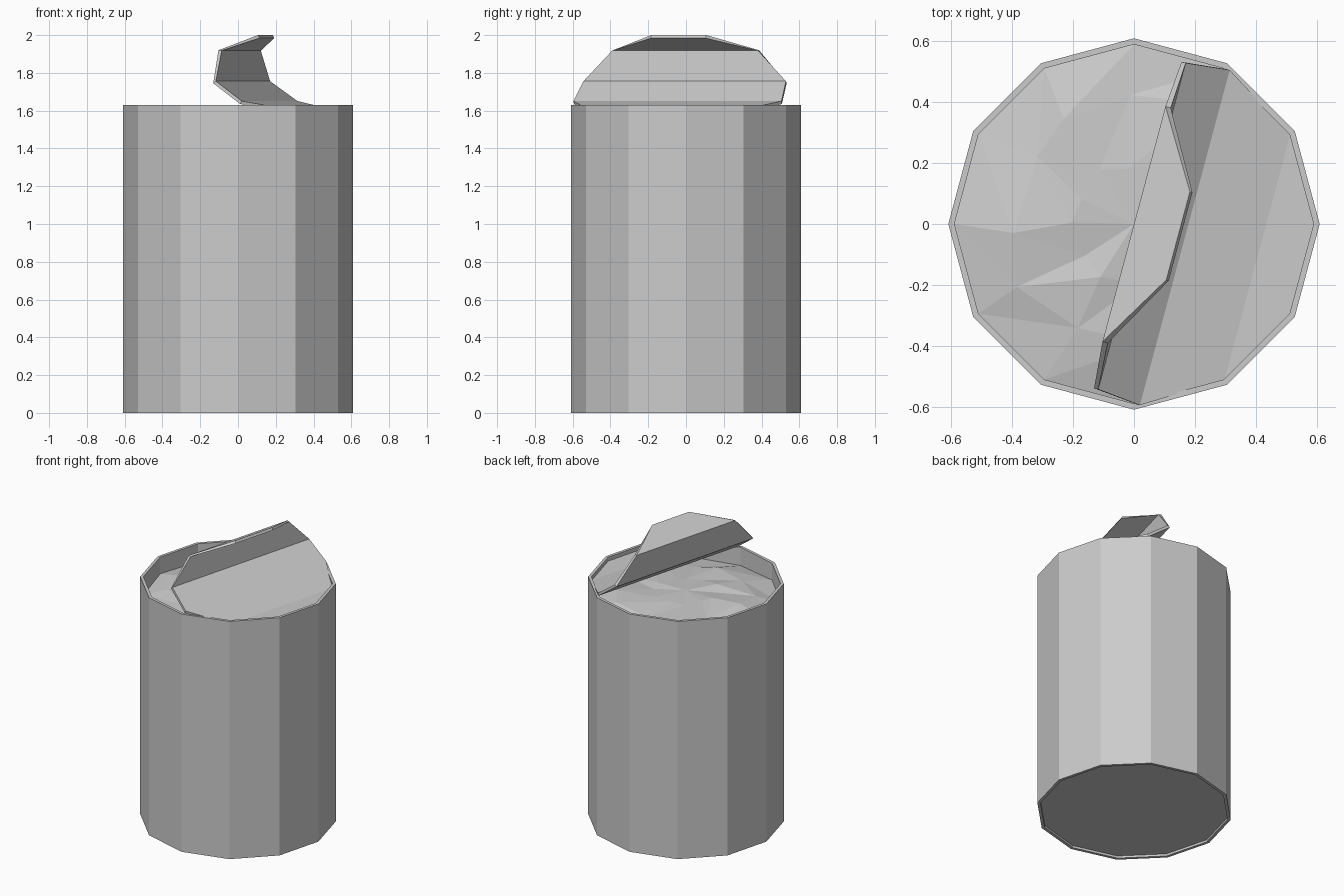
import bpy, math, random
from mathutils import Vector

random.seed(4)
SIDES = 12
OUTER, INNER, HEIGHT = 0.61, 0.59, 1.63

if "Cube" in bpy.data.objects:
    bpy.data.objects.remove(bpy.data.objects["Cube"])

tin_grey = bpy.data.materials.new("tin_grey")
tin_grey.use_nodes = True
tin_grey.diffuse_color = (0.6, 0.6, 0.6, 1)
tin_grey.node_tree.nodes["Principled BSDF"].inputs["Base Color"].default_value = (0.6, 0.6, 0.6, 1)


def make_object(name, verts, faces):
    mesh = bpy.data.meshes.new(name)
    mesh.from_pydata(verts, [], faces)
    mesh.materials.append(tin_grey)
    obj = bpy.data.objects.new(name, mesh)
    bpy.context.collection.objects.link(obj)
    return obj


def ring(radius, z, jitter=0.0, lift=0.0):
    points = []
    for i in range(SIDES):
        a = math.tau * i / SIDES + random.uniform(-jitter, jitter)
        r = radius * (1 + random.uniform(-jitter, jitter))
        points.append((r * math.cos(a), r * math.sin(a), z + random.uniform(-lift, lift)))
    return points


def bridge(level):
    base = level * SIDES
    return [(base + i, base + (i + 1) % SIDES,
             base + SIDES + (i + 1) % SIDES, base + SIDES + i) for i in range(SIDES)]


# Can body: recessed base, outer wall, rim and inner wall
profile = [(INNER, 0.015), (INNER, 0), (OUTER, 0), (OUTER, HEIGHT),
           (INNER, HEIGHT), (INNER, 1.45)]
verts, faces = [], [tuple(reversed(range(SIDES)))]
for level, (radius, z) in enumerate(profile):
    verts += ring(radius, z)
    if level:
        faces += bridge(level - 1)
make_object("can_body", verts, faces)

# Lumpy contents filling the can just below the rim
verts = ring(INNER, 1.515, 0, 0.012) + ring(0.43, 1.55, 0.12, 0.018) + ring(0.2, 1.555, 0.12, 0.012)
verts.append((0, 0, 1.56))
faces = []
for a, b, c, d in bridge(0) + bridge(1):
    faces += [(a, b, c), (a, c, d)]
faces += [(2 * SIDES + i, 2 * SIDES + (i + 1) % SIDES, 3 * SIDES) for i in range(SIDES)]
make_object("contents", verts, faces)

# Peeled lid: rows of (distance across, half width, height) curling upwards
rows = [(0.57, 0.153, 1.585), (0.417, 0.417, 1.585), (0.165, 0.57, 1.635),
        (0.013, 0.555, 1.745), (0, 0.4, 1.92), (0.15, 0.15, 2.0)]
turn = math.radians(-15)
across = Vector((math.cos(turn), math.sin(turn), 0))
along = Vector((-math.sin(turn), math.cos(turn), 0))
verts = []
for p, q, z in rows:
    for side in (-1, 1):
        verts.append(across * p + along * q * side + Vector((0, 0, z)))
faces = [(2 * i, 2 * i + 1, 2 * i + 3, 2 * i + 2) for i in range(len(rows) - 1)]
lid = make_object("peeled_lid", verts, faces)
solid = lid.modifiers.new("thickness", 'SOLIDIFY')
solid.thickness = 0.018
solid.offset = 1
